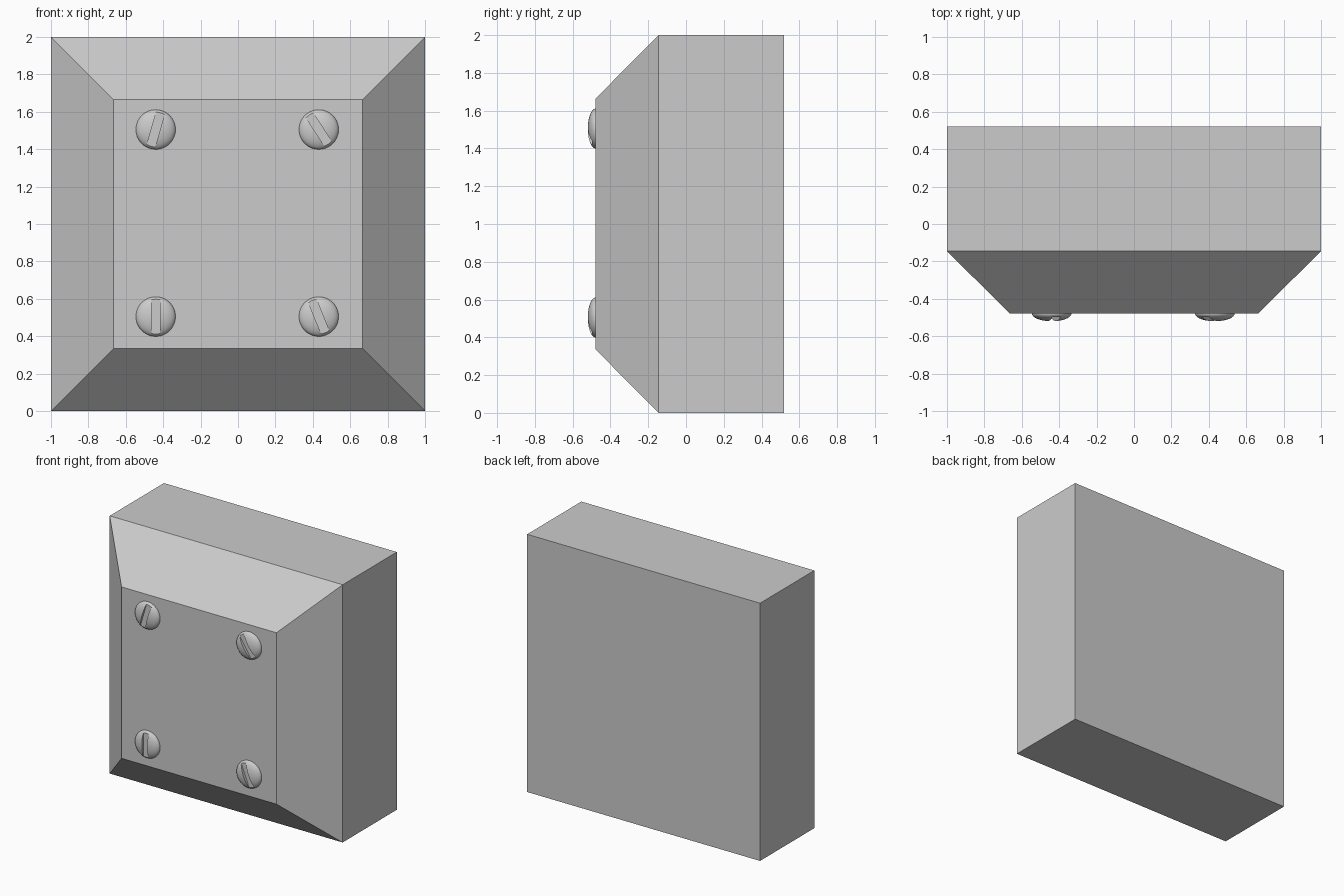
import bpy
import bmesh
from math import cos, sin, pi, radians
from mathutils import Matrix

cube = bpy.data.objects.get("Cube")
if cube:
    bpy.data.objects.remove(cube, do_unlink=True)

BACK, SHOULDER, FACE = 0.52, -0.145, -0.478
HEAD_RADIUS, HEAD_HEIGHT = 0.106, 0.042
SLOT_WIDTH, SLOT_DEPTH = 0.046, 0.022


def add_object(name, bm):
    bmesh.ops.recalc_face_normals(bm, faces=bm.faces)
    mesh = bpy.data.meshes.new(name)
    bm.to_mesh(mesh)
    bm.free()
    obj = bpy.data.objects.new(name, mesh)
    bpy.context.collection.objects.link(obj)
    return obj


def loft(bm, rings):
    """Bridge equal-length vertex rings and cap both ends."""
    loops = [[bm.verts.new(p) for p in ring] for ring in rings]
    for a, b in zip(loops, loops[1:]):
        for i in range(len(a)):
            j = (i + 1) % len(a)
            bm.faces.new((a[i], a[j], b[j], b[i]))
    bm.faces.new(loops[0])
    bm.faces.new(loops[-1])


def square(half, y):
    return [(sx * half, y, 1 + sz * half)
            for sx, sz in ((-1, -1), (1, -1), (1, 1), (-1, 1))]


def circle(radius, y, sides=48):
    return [(radius * cos(2 * pi * i / sides), y, radius * sin(2 * pi * i / sides))
            for i in range(sides)]


# Block with a chamfered front
bm = bmesh.new()
loft(bm, [square(1, BACK), square(1, SHOULDER), square(0.665, FACE)])
add_object("block", bm)


def add_screw(name, x, z, angle):
    # Domed head, its base sunk slightly into the block
    bm = bmesh.new()
    steps = 12
    rings = [circle(HEAD_RADIUS, 0.02)]
    for i in range(steps):
        t = i / steps * pi / 2
        rings.append(circle(HEAD_RADIUS * cos(t), -HEAD_HEIGHT * sin(t)))
    loft(bm, rings)
    head = add_object(name, bm)

    # Slot cutter, removed once applied
    bm = bmesh.new()
    bmesh.ops.create_cube(bm, size=1)
    bmesh.ops.scale(bm, vec=(SLOT_WIDTH, 0.1, 0.3), verts=bm.verts)
    bmesh.ops.translate(bm, vec=(0, SLOT_DEPTH - HEAD_HEIGHT - 0.05, 0), verts=bm.verts)
    cutter = add_object("slot_cutter", bm)
    cutter.hide_render = True
    slot = head.modifiers.new("slot", 'BOOLEAN')
    slot.operation = 'DIFFERENCE'
    slot.solver = 'EXACT'
    slot.object = cutter

    bpy.ops.object.select_all(action='DESELECT')
    head.select_set(True)
    bpy.context.view_layer.objects.active = head
    bpy.ops.object.modifier_apply(modifier=slot.name)
    bpy.data.objects.remove(cutter, do_unlink=True)
    bpy.ops.object.shade_smooth_by_angle(angle=radians(30))
    head.matrix_world = (Matrix.Translation((x, FACE, z))
                         @ Matrix.Rotation(radians(angle), 4, 'Y'))


# Four screws, each turned differently
add_screw("screw_top_right", -0.44, 1.505, 16)
add_screw("screw_top_left", 0.432, 1.505, -33)
add_screw("screw_bottom_right", -0.44, 0.505, 0)
add_screw("screw_bottom_left", 0.432, 0.505, -22)
